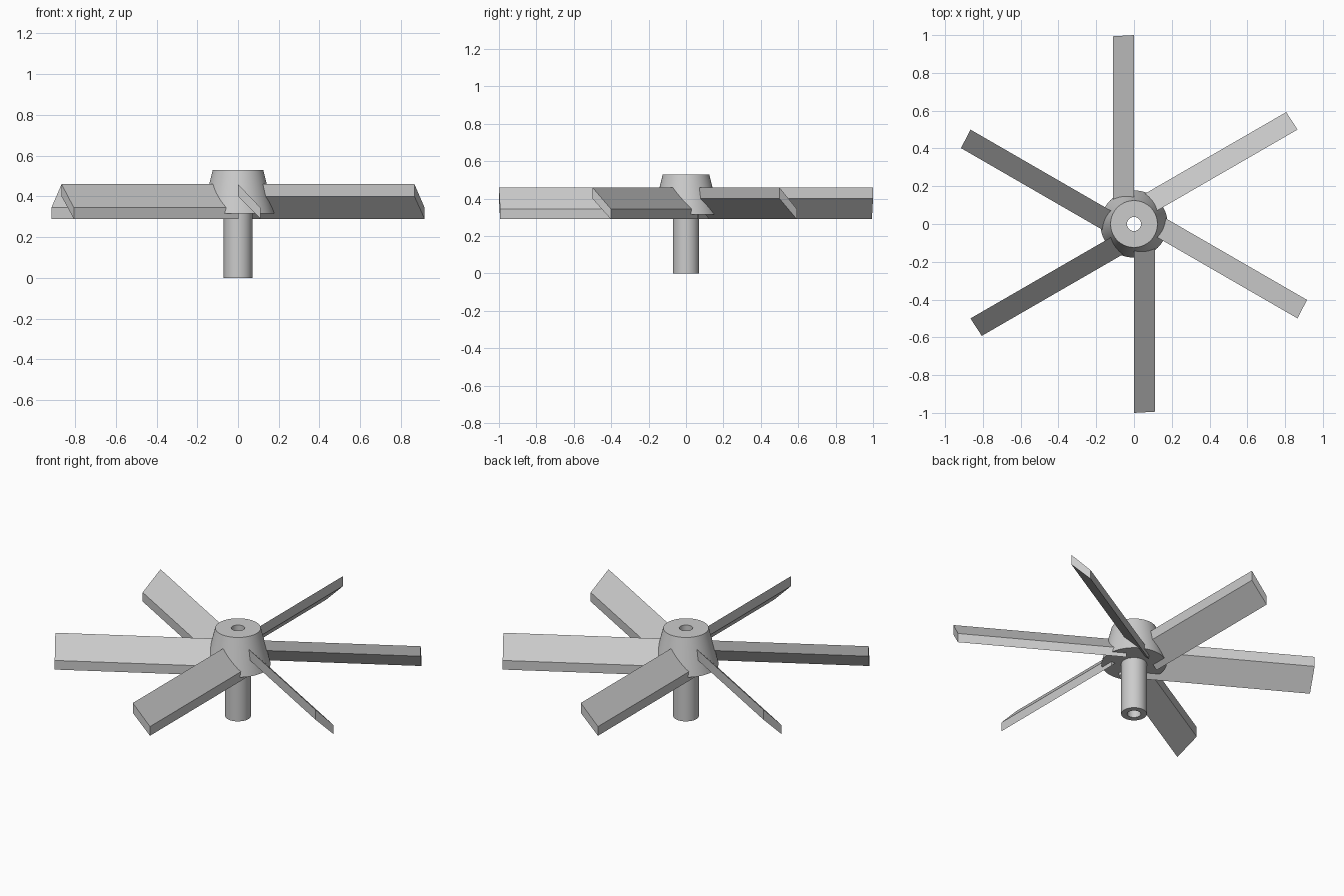
import bpy, bmesh
from math import sin, cos, pi, radians, sqrt

if "Cube" in bpy.data.objects:
    bpy.data.objects.remove(bpy.data.objects["Cube"])


def make_object(name, bm):
    bmesh.ops.recalc_face_normals(bm, faces=bm.faces)
    me = bpy.data.meshes.new(name)
    bm.to_mesh(me)
    bm.free()
    ob = bpy.data.objects.new(name, me)
    bpy.context.collection.objects.link(ob)
    return ob


def lathe(name, profile, n=64):
    """Revolve a closed (radius, z) profile about z."""
    bm = bmesh.new()
    rings = [[bm.verts.new((r * cos(2 * pi * i / n), r * sin(2 * pi * i / n), z))
              for r, z in profile] for i in range(n)]
    m = len(profile)
    for i in range(n):
        a, b = rings[i], rings[(i + 1) % n]
        for j in range(m):
            k = (j + 1) % m
            bm.faces.new((a[j], b[j], b[k], a[k]))
    ob = make_object(name, bm)
    bpy.context.view_layer.objects.active = ob
    ob.select_set(True)
    bpy.ops.object.shade_smooth_by_angle(angle=radians(30))
    ob.select_set(False)


def blade(name, angle, r_in=0.06, r_out=1.0):
    """Slanted bar; its tip follows a circle of radius r_out."""
    section = [(0, 0.46), (0, 0.40), (0.11, 0.29), (0.11, 0.345)]  # tangent, z
    ca, sa = cos(angle), sin(angle)
    bm = bmesh.new()

    def ring(tip):
        vs = []
        for t, z in section:
            r = sqrt(r_out ** 2 - t ** 2) if tip else r_in
            vs.append(bm.verts.new((r * ca - t * sa, r * sa + t * ca, z)))
        return vs

    a, b = ring(False), ring(True)
    bm.faces.new(a)
    bm.faces.new(b)
    for j in range(4):
        k = (j + 1) % 4
        bm.faces.new((a[j], a[k], b[k], b[j]))
    make_object(name, bm)


# Tapered hub with hollow shaft below
lathe("hub_and_shaft", [(0.037, 0), (0.07, 0), (0.07, 0.315),
                        (0.178, 0.315), (0.124, 0.53), (0.037, 0.53)])

# Six pitched blades
for i in range(6):
    blade(f"blade_{i + 1}", radians(30 + 60 * i))
